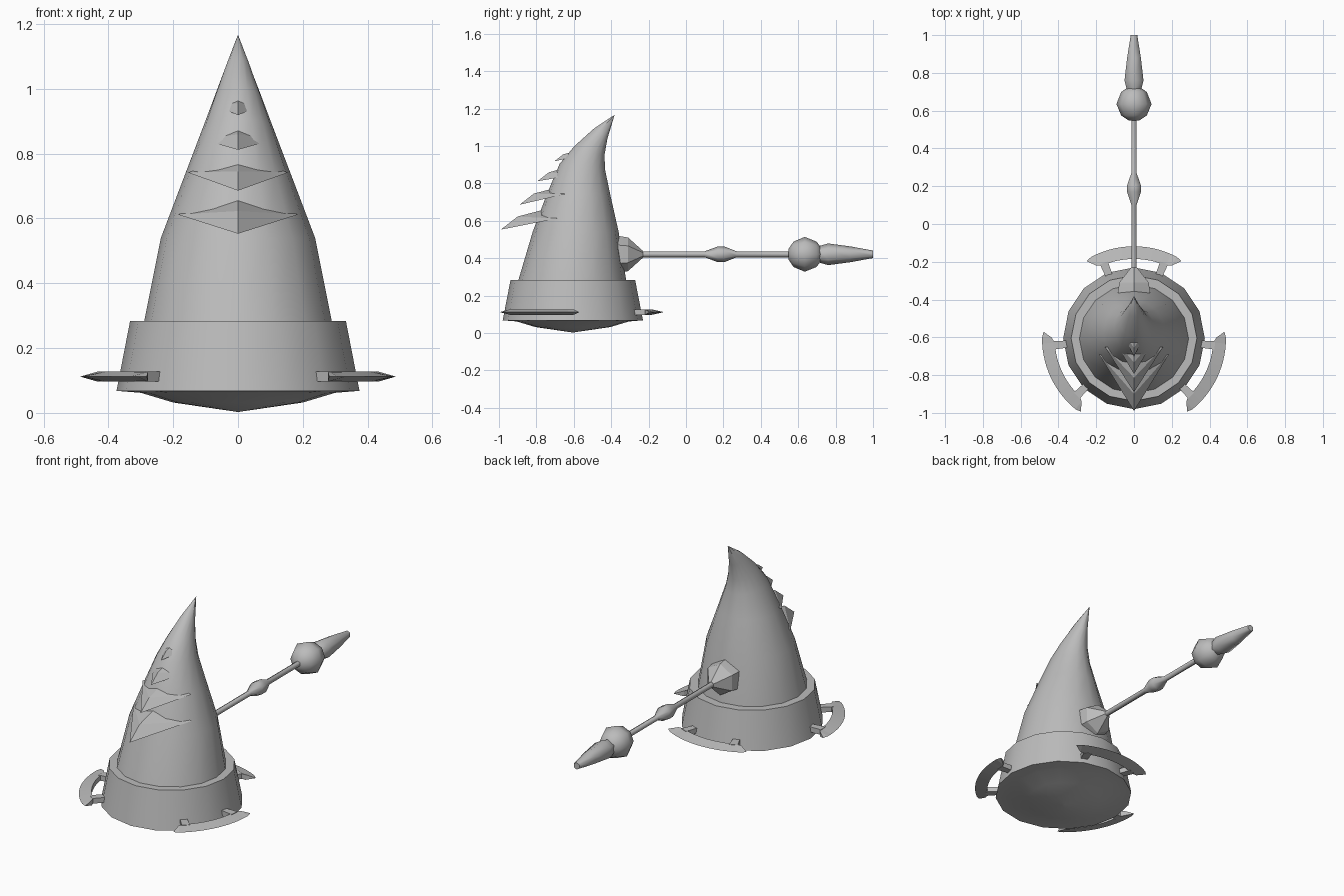
import bpy
import bmesh
from math import sin, cos, pi, radians

CY = -0.605   # centre of the body along y
SZ = 0.421    # height of the staff axis

cube = bpy.data.objects.get("Cube")
if cube:
    bpy.data.objects.remove(cube)

grey = bpy.data.materials.new("plain_grey")
grey.use_nodes = True
colour = (0.5, 0.5, 0.5, 1)
grey.diffuse_color = colour
grey.node_tree.nodes["Principled BSDF"].inputs["Base Color"].default_value = colour


def finish(bm, name, angle=None):
    """Turn a bmesh into a named object, optionally smooth shaded."""
    bmesh.ops.remove_doubles(bm, verts=bm.verts, dist=0.0005)
    bmesh.ops.recalc_face_normals(bm, faces=bm.faces)
    mesh = bpy.data.meshes.new(name)
    bm.to_mesh(mesh)
    bm.free()
    obj = bpy.data.objects.new(name, mesh)
    bpy.context.collection.objects.link(obj)
    mesh.materials.append(grey)
    if angle:
        bpy.ops.object.select_all(action="DESELECT")
        obj.select_set(True)
        bpy.context.view_layer.objects.active = obj
        bpy.ops.object.shade_smooth_by_angle(angle=radians(angle))
    return obj


def loft(name, rings, angle=None):
    """Skin rings of points and cap both ends."""
    bm = bmesh.new()
    rows = [[bm.verts.new(p) for p in ring] for ring in rings]
    n = len(rows[0])
    for a, b in zip(rows, rows[1:]):
        for i in range(n):
            j = (i + 1) % n
            bm.faces.new((a[i], a[j], b[j], b[i]))
    bm.faces.new(rows[0])
    bm.faces.new(rows[-1])
    return finish(bm, name, angle)


def turn_upright(name, profile, sides, angle):
    """Revolve (radius, z) pairs about the body axis."""
    steps = [2 * pi * i / sides for i in range(sides)]
    loft(name, [[(r * sin(t), CY - r * cos(t), z) for t in steps]
                for r, z in profile], angle)


def turn_staff(name, profile, sides, angle):
    """Revolve (y, radius) pairs about the staff axis."""
    steps = [2 * pi * i / sides for i in range(sides)]
    loft(name, [[(r * sin(t), y, SZ + r * cos(t)) for t in steps]
                for y, r in profile], angle)


# Collar with shallow domed underside
turn_upright("collar", [(0.002, 0.003), (0.2, 0.032), (0.3, 0.062), (0.375, 0.068),
                        (0.333, 0.284), (0.27, 0.284)], 16, 35)

# Curved horn: front y, front z, back y, back z, half width
horn = [(-0.9, 0.27, -0.318, 0.27, 0.292),
        (-0.82, 0.54, -0.36, 0.54, 0.238),
        (-0.745, 0.74, -0.405, 0.74, 0.162),
        (-0.676, 0.904, -0.432, 0.87, 0.106),
        (-0.596, 1.0, -0.436, 0.95, 0.073),
        (-0.489, 1.096, -0.42, 1.04, 0.037),
        (-0.384, 1.165, -0.382, 1.165, 0.001)]
rings = []
for fy, fz, by, bz, w in horn:
    ring = []
    for i in range(16):
        t = 2 * pi * i / 16
        k = (1 - cos(t)) / 2
        ring.append((w * sin(t), fy + (by - fy) * k, fz + (bz - fz) * k))
    rings.append(ring)
loft("horn", rings, 50)

# Pointed scales on the front: tip y, tip z, half width, side y, side z, size
scales = [(-0.99, 0.553, 0.185, -0.69, 0.612, 1.0),
          (-0.89, 0.686, 0.155, -0.65, 0.742, 0.85),
          (-0.794, 0.812, 0.115, -0.6, 0.845, 0.68),
          (-0.703, 0.919, 0.08, -0.54, 0.953, 0.52)]
for number, (ty, tz, w, sy, sz, s) in enumerate(scales, 1):
    bm = bmesh.new()
    tip = bm.verts.new((0, ty, tz))
    crest = bm.verts.new((0, ty + 0.09 * s, tz + 0.07 * s))
    root = bm.verts.new((0, ty + 0.28 * s, tz + 0.12 * s))
    under = bm.verts.new((0, sy, sz))
    for side in (-1, 1):
        wing = bm.verts.new((side * w, sy, sz))
        for face in ((tip, crest, wing), (crest, root, wing),
                     (tip, wing, under), (root, under, wing)):
            bm.faces.new(face)
    finish(bm, "scale_%d" % number)


# Crescent fins with two prongs reaching the collar
def polar(r, degrees, z):
    t = radians(degrees)
    return (r * cos(t), CY + r * sin(t), z)


def fin(name, axis, half):
    z, thick = 0.112, 0.015
    stations = []
    for i in range(-8, 9):
        f = i / 8
        a = axis + half * f
        edge = abs(f) == 1
        inner = 0.478 if edge else 0.42 + 0.03 * max(0, abs(f) - 0.75) / 0.25
        h = 0.001 if edge else thick
        outer = 0.48 if edge else 0.487
        stations.append([polar(outer, a, z), polar(inner, a, z + h),
                         polar(inner, a, z - h)])
    loft(name, stations)
    for label, side in (("a", -1), ("b", 1)):
        ends = []
        for offset in (-3, 3):
            a = axis + side * half * 0.69 + offset
            ends.append([polar(0.335, a, z + thick), polar(0.43, a, z + thick),
                         polar(0.43, a, z - thick), polar(0.335, a, z - thick)])
        loft(name + "_prong_" + label, ends)


fin("back_fin", 90, 31.5)
fin("right_fin", 205, 29)
fin("left_fin", 335, 29)

# Staff pointing backwards
turn_staff("staff_socket", [(-0.42, 0.1), (-0.36, 0.098), (-0.31, 0.09),
                            (-0.23, 0.018)], 6, 30)
turn_staff("staff_rod", [(-0.26, 0.016), (0.1, 0.016), (0.17, 0.042), (0.205, 0.042),
                         (0.27, 0.016), (0.57, 0.016)], 6, 65)
turn_staff("staff_ball", [(0.548, 0.028), (0.575, 0.068), (0.635, 0.093),
                          (0.698, 0.068), (0.726, 0.03)], 8, 50)
turn_staff("staff_tip", [(0.715, 0.045), (0.76, 0.058), (0.88, 0.042),
                         (1.0, 0.02)], 6, 65)
